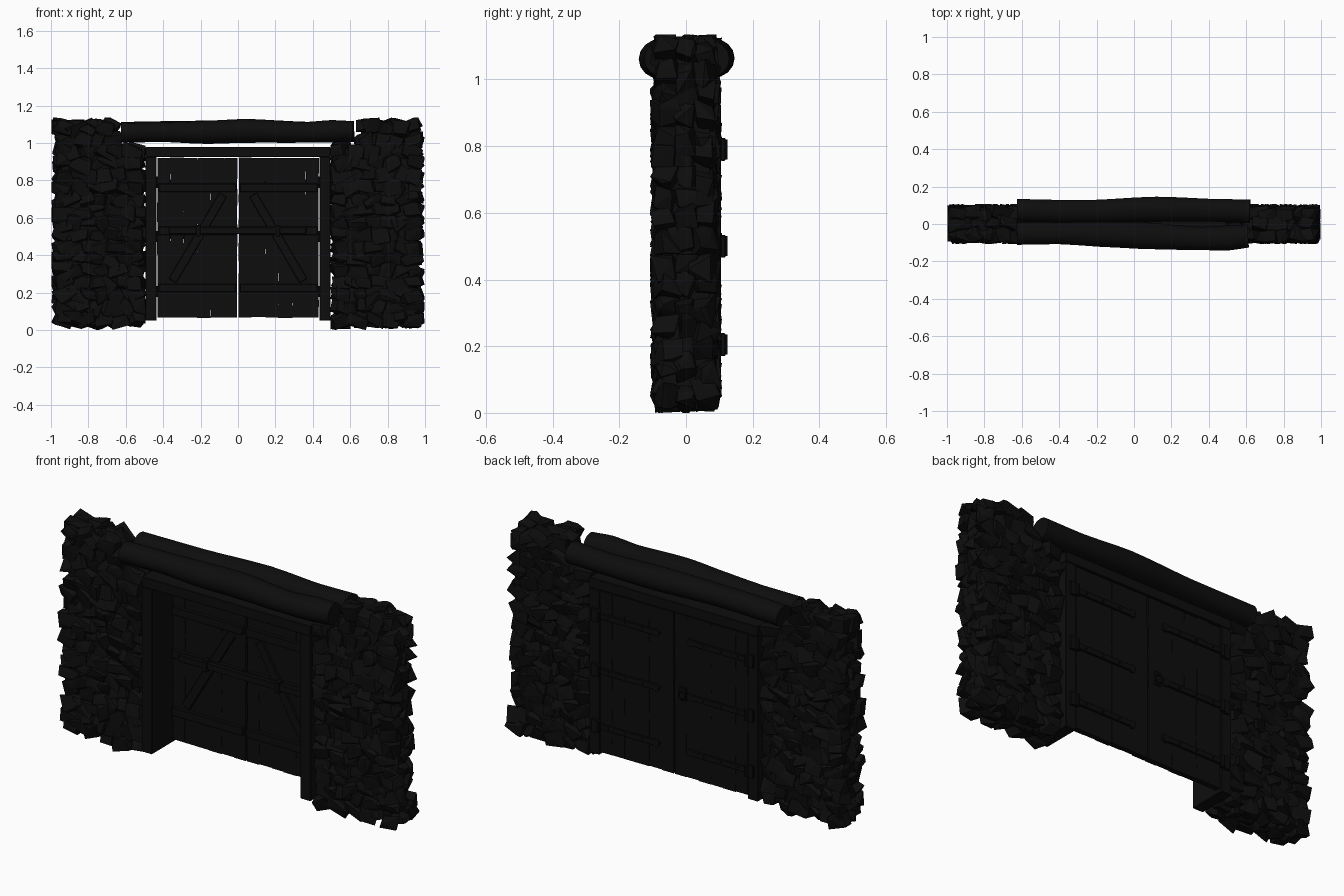
import bpy, bmesh, math, random
from mathutils import Vector, Matrix, Euler

if "Cube" in bpy.data.objects:
    bpy.data.objects.remove(bpy.data.objects["Cube"])

random.seed(7)
U = random.uniform


def material(name, c):
    m = bpy.data.materials.new(name)
    m.diffuse_color = (c, c, c * 1.05, 1)
    m.use_nodes = True
    m.node_tree.nodes["Principled BSDF"].inputs["Base Color"].default_value = m.diffuse_color
    return m


STONE = material("dark_stone", 0.004)
WOOD = material("dark_wood", 0.004)
IRON = material("dark_iron", 0.0035)


def add_object(name, bm, mat, bevel=0):
    bmesh.ops.recalc_face_normals(bm, faces=bm.faces)
    me = bpy.data.meshes.new(name)
    bm.to_mesh(me)
    bm.free()
    me.materials.append(mat)
    ob = bpy.data.objects.new(name, me)
    bpy.context.collection.objects.link(ob)
    if bevel:
        mod = ob.modifiers.new("bevel", 'BEVEL')
        mod.width, mod.segments = bevel, 1
    return ob


def box(name, lo, hi, mat, bevel=0.003, rot=0):
    bm = bmesh.new()
    lo, hi = Vector(lo), Vector(hi)
    d = hi - lo
    m = (Matrix.Translation((lo + hi) / 2) @ Matrix.Rotation(rot, 4, 'Y')
         @ Matrix.Diagonal((d.x, d.y, d.z, 1)))
    bmesh.ops.create_cube(bm, size=1, matrix=m)
    return add_object(name, bm, mat, bevel)


def sided_box(name, s, x0, x1, y0, y1, z0, z1, mat, bevel=0.003, rot=0):
    a, b = sorted((s * x0, s * x1))
    return box(name, (a, y0, z0), (b, y1, z1), mat, bevel, rot * s)


# One rubble stone: convex hull of a jittered, tilted box
def add_stone(bm, centre, half):
    rot = Euler((U(-.35, .35), U(-.5, .5), U(-.35, .35))).to_matrix()
    pts = [Vector((x * U(.45, 1.05), y * U(.5, 1), z * U(.45, 1.05)))
           for x in (-1, 1) for y in (-1, 1) for z in (-1, 1)]
    pts += [Vector((U(-1.1, 1.1), U(-1, 1), U(-1.1, 1.1))) for _ in range(6)]
    verts = []
    for p in pts:
        q = centre + rot @ Vector((p.x * half.x, p.y * half.y, p.z * half.z))
        q.x = min(max(q.x, .494), .998)
        q.y = min(max(q.y, -.108), .108)
        q.z = min(max(q.z, 0), 1.135)
        verts.append(bm.verts.new(q))
    res = bmesh.ops.convex_hull(bm, input=verts)
    dead = {v for v in res["geom_interior"] + res["geom_unused"]
            if isinstance(v, bmesh.types.BMVert)}
    bmesh.ops.delete(bm, geom=list(dead), context='VERTS')


def stone_wall(name, s):
    bm = bmesh.new()
    rows, cols = 17, 6
    for r in range(rows):
        z = .06 + r * 1.022 / (rows - 1)
        for layer in (-1, 0, 1):
            shift = .02 if (r + layer) % 2 else -.02
            for c in range(cols):
                x = .546 + c * .385 / (cols - 1) + U(-.012, .012)
                if 0 < c < cols - 1:
                    x += shift
                inside = layer == 0 and 0 < c < cols - 1 and 0 < r < rows - 2
                if inside or (x < .655 and z > .975):
                    continue
                half = Vector((U(.046, .07), U(.034, .045), U(.034, .05)))
                add_stone(bm, Vector((x, layer * U(.053, .061), z + U(-.014, .014))), half)
    if s < 0:
        bmesh.ops.scale(bm, vec=(-1, 1, 1), verts=bm.verts)
    add_object(name, bm, STONE)
    sided_box(name + "_core", s, .53, .945, -.07, .07, .06, .97, STONE, 0)


# Crooked log lintel: swept round section of varying thickness, widened in y
def log(name, pts):
    cu = bpy.data.curves.new(name, 'CURVE')
    cu.dimensions = '3D'
    cu.bevel_depth, cu.bevel_resolution = 1, 6
    cu.resolution_u, cu.use_fill_caps = 6, True
    sp = cu.splines.new('BEZIER')
    sp.bezier_points.add(len(pts) - 1)
    for bp, (x, y, z, r) in zip(sp.bezier_points, pts):
        bp.co, bp.radius = (x, y, z), r
        bp.handle_left_type = bp.handle_right_type = 'AUTO'
    tmp = bpy.data.objects.new(name + "_path", cu)
    bpy.context.collection.objects.link(tmp)
    bpy.context.view_layer.update()
    me = bpy.data.meshes.new_from_object(
        tmp.evaluated_get(bpy.context.evaluated_depsgraph_get()))
    bpy.data.objects.remove(tmp)
    mid = sum(p[1] for p in pts) / len(pts)
    for v in me.vertices:
        v.co.y = mid + (v.co.y - mid) * 1.12
    me.materials.clear()
    me.materials.append(WOOD)
    ob = bpy.data.objects.new(name, me)
    bpy.context.collection.objects.link(ob)
    bpy.context.view_layer.objects.active = ob
    ob.select_set(True)
    bpy.ops.object.shade_smooth_by_angle(angle=math.radians(40))
    ob.select_set(False)


# Door board with slightly wandering edges, so that slits open between boards
def plank(name, x0, x1, z0, z1):
    bm = bmesh.new()
    n, rings = 12, []
    y0, y1 = .072 + U(-.002, .002), .1 + U(-.002, .002)
    for i in range(n + 1):
        z = z0 + (z1 - z0) * i / n
        a, b = x0 + U(-.002, .0014), x1 + U(-.0014, .002)
        rings.append([bm.verts.new(p) for p in
                      ((a, y0, z), (b, y0, z), (b, y1, z), (a, y1, z))])
    for lo, hi in zip(rings, rings[1:]):
        for k in range(4):
            bm.faces.new((lo[k], lo[(k + 1) % 4], hi[(k + 1) % 4], hi[k]))
    bm.faces.new(rings[0])
    bm.faces.new(rings[-1])
    add_object(name, bm, WOOD)


def cylinder(name, centre, radius, depth, axis, mat):
    bm = bmesh.new()
    m = Matrix.Translation(centre) @ Vector((0, 0, 1)).rotation_difference(
        Vector(axis)).to_matrix().to_4x4()
    bmesh.ops.create_cone(bm, cap_ends=True, segments=10, radius1=radius,
                          radius2=radius, depth=depth, matrix=m)
    add_object(name, bm, mat)


log("front_lintel_log", [(-.625, -.052, 1.055, .054), (-.4, -.05, 1.058, .053),
                         (-.17, -.054, 1.057, .062), (.05, -.062, 1.064, .064),
                         (.36, -.075, 1.057, .055), (.5, -.073, 1.062, .06),
                         (.61, -.064, 1.062, .055)])
log("back_lintel_log", [(-.625, .073, 1.058, .054), (-.25, .068, 1.064, .054),
                        (.12, .078, 1.064, .06), (.4, .074, 1.058, .054),
                        (.62, .068, 1.062, .056)])

# Frame head
box("frame_head", (-.495, -.1, .925), (.495, .105, .978), WOOD)

for s, side in ((-1, "left"), (1, "right")):
    stone_wall(side + "_stone_wall", s)
    sided_box(side + "_jamb", s, .435, .495, -.1, .105, .05, .925, WOOD)

    # Door leaf boards
    edges = (.004, .072, .145, .217, .29, .362, .431)
    for i, (a, b) in enumerate(zip(edges, edges[1:])):
        lo, hi = sorted((s * a, s * b))
        plank(f"{side}_board_{i}", lo, hi, .065 + U(0, .004), .921 + U(-.003, 0))

    # Front rails and diagonal brace
    for z in (.225, .53, .76):
        sided_box(side + "_rail", s, .01, .425, .05, .073, z - .022, z + .022, WOOD)
    dx, dz = .27, .46
    length = math.hypot(dx, dz)
    sided_box(side + "_brace", s, .215 - length / 2, .215 + length / 2, .056, .073,
              .469, .516, WOOD, rot=math.atan2(dz, dx))

    # Locking bar bracket
    sided_box(side + "_bar_bracket", s, .2, .225, .02, .06, .5, .56, IRON)

    # Strap hinges on the back
    for z in (.205, .5, .79):
        sided_box(side + "_hinge_strap", s, .1, .44, .1, .112, z - .015, z + .015, IRON, .002)
        sided_box(side + "_hinge_plate", s, .445, .475, .104, .118, z - .034, z + .034, IRON, .002)
        cylinder(side + "_hinge_pin", (s * .436, .113, z), .012, .06, (0, 0, 1), IRON)
        cylinder(side + "_strap_tip", (s * .1, .106, z), .02, .012, (0, 1, 0), IRON)
        for x in (.18, .28, .38):
            cylinder(side + "_rivet", (s * x, .113, z), .006, .008, (0, 1, 0), IRON)

# Locking bar across both leaves
box("locking_bar", (-.37, .028, .513), (.365, .052, .547), WOOD)

# Back handle: plate and ring
box("handle_plate", (-.075, .098, .47), (-.035, .108, .54), IRON, .002)
bpy.ops.mesh.primitive_torus_add(major_segments=14, minor_segments=6, major_radius=.02,
                                 minor_radius=.004, location=(-.055, .113, .5),
                                 rotation=(math.pi / 2, 0, 0))
bpy.context.object.name = "ring_handle"
bpy.context.object.data.materials.append(IRON)
